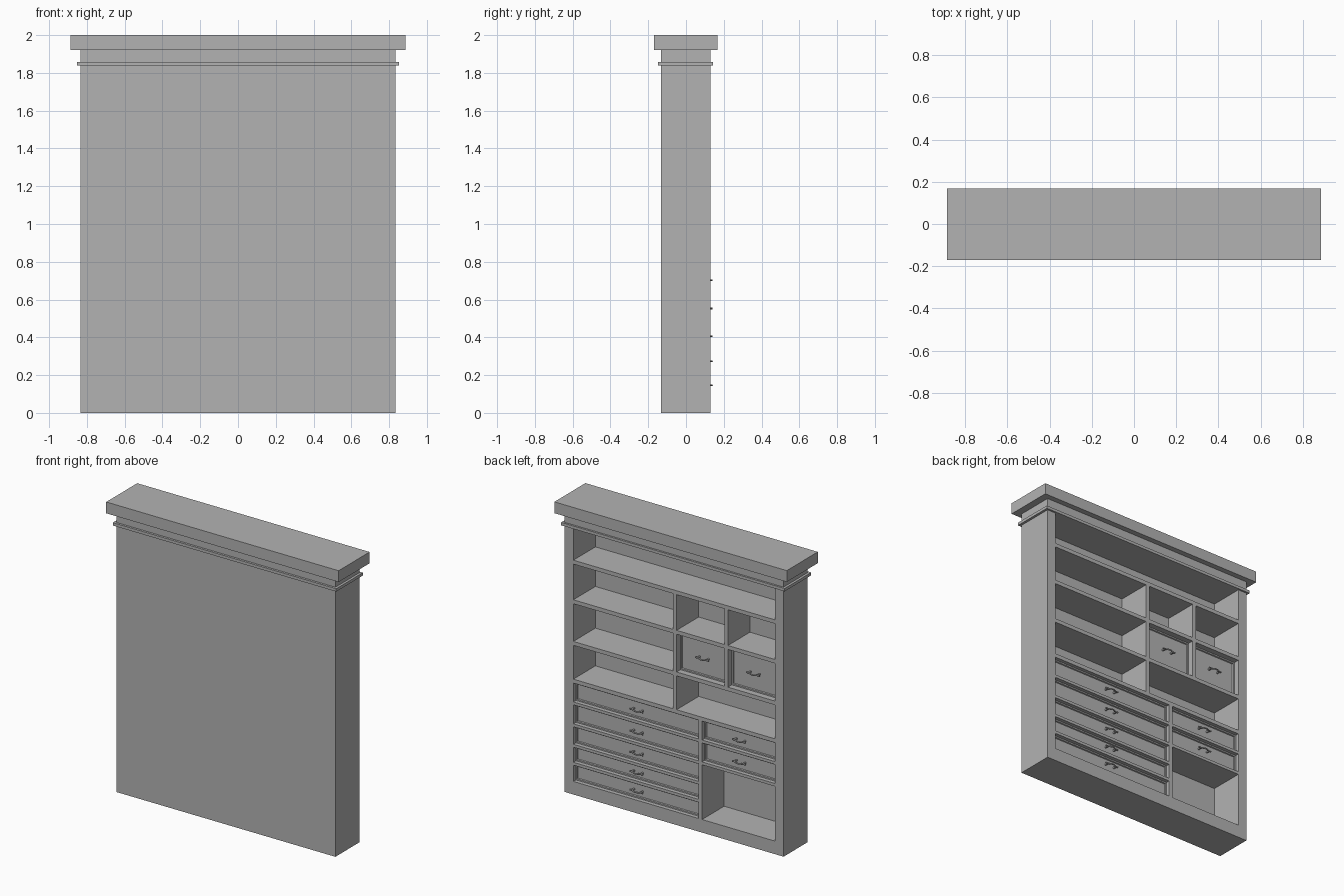
import bpy, bmesh
from mathutils import Vector

cube = bpy.data.objects.get("Cube")
if cube:
    bpy.data.objects.remove(cube, do_unlink=True)

GREY = (0.45, 0.45, 0.45, 1)
paint = bpy.data.materials.new("plain_grey")
paint.use_nodes = True
paint.diffuse_color = GREY
paint.node_tree.nodes["Principled BSDF"].inputs["Base Color"].default_value = GREY


def add(name, mesh, location=(0, 0, 0)):
    obj = bpy.data.objects.new(name, mesh)
    obj.location = location
    bpy.context.collection.objects.link(obj)
    return obj


def box_mesh(lo, hi):
    lo, hi = Vector(lo), Vector(hi)
    bm = bmesh.new()
    bmesh.ops.create_cube(bm, size=1)
    for v in bm.verts:
        v.co = (lo + hi) / 2 + v.co * (hi - lo)
    return bm


def finish(name, bm):
    mesh = bpy.data.meshes.new(name)
    bm.to_mesh(mesh)
    bm.free()
    mesh.materials.append(paint)
    return add(name, mesh)


def box(name, x, y, z):
    return finish(name, box_mesh((x[0], y[0], z[0]), (x[1], y[1], z[1])))


# Main dimensions
W, IN = 0.835, 0.768           # outer and inner half widths
BACK, FACE = -0.132, 0.13      # closed face and open face
INNER = -0.11                  # inside of the closing panel
BASE, TOP = 0.09, 1.84
DEPTH = (INNER, FACE)
T = 0.027                      # board thickness

# Carcass
box("closing_panel", (-IN, IN), (BACK, INNER), (0, TOP))
box("left_side", (IN, W), (BACK, FACE), (0, TOP))
box("right_side", (-W, -IN), (BACK, FACE), (0, TOP))
box("plinth", (-IN, IN), DEPTH, (0, BASE))

# Cornice
box("top_frieze", (-W, W), (BACK, FACE), (TOP, 1.93))
box("trim_band", (-0.852, 0.852), (-0.147, 0.143), (1.838, 1.858))
box("crown", (-0.886, 0.886), (-0.17, 0.168), (1.922, 2))

# Full-width shelves, listed by top height
shelves = [1.615, 1.342, 1.055, 0.795]
for i, z in enumerate(shelves):
    box(f"shelf_{i + 1}", (-IN, IN), DEPTH, (z - T, z))

# Upright dividers
MID, SMALL, LOW = -0.006, -0.397, -0.2
H = T / 2
for a, b in zip(shelves, shelves[1:]):
    box("middle_divider", (MID - H, MID + H), DEPTH, (b, a - T))
for a, b in zip(shelves[:2], shelves[1:3]):
    box("small_divider", (SMALL - H, SMALL + H), DEPTH, (b, a - T))
box("lower_divider", (LOW - H, LOW + H), DEPTH, (BASE, shelves[-1] - T))

# Rails between the lower drawers
R = 0.01
rails = [0.628, 0.477, 0.336, 0.212]
for z in rails:
    box("drawer_rail", (LOW + H, IN), DEPTH, (z - R, z + R))
for z in rails[:2]:
    box("small_drawer_rail", (-IN, LOW - H), DEPTH, (z - R, z + R))

# Shared bow handle, bulging outwards
curve = bpy.data.curves.new("handle_path", "CURVE")
curve.dimensions = "3D"
curve.bevel_depth = 0.005
curve.bevel_resolution = 1
curve.resolution_u = 3
curve.use_fill_caps = True
spline = curve.splines.new("BEZIER")
path = [(-0.05, 0.018), (-0.034, 0.016), (0, 0.028), (0.034, 0.016), (0.05, 0.018)]
spline.bezier_points.add(len(path) - 1)
for p, (x, y) in zip(spline.bezier_points, path):
    p.co = (x, y, 0)
    p.handle_left_type = p.handle_right_type = "AUTO"
helper = add("handle_helper", curve)
bpy.context.view_layer.update()
handle_mesh = bpy.data.meshes.new_from_object(
    helper.evaluated_get(bpy.context.evaluated_depsgraph_get()))
bpy.data.objects.remove(helper, do_unlink=True)

# Mounting posts joined to the handle
bm = bmesh.new()
bm.from_mesh(handle_mesh)
for x in (-0.034, 0.034):
    post = box_mesh((x - 0.005, -0.008, -0.005), (x + 0.005, 0.016, 0.005))
    temp = bpy.data.meshes.new("post")
    post.to_mesh(temp)
    post.free()
    bm.from_mesh(temp)
    bpy.data.meshes.remove(temp)
bm.to_mesh(handle_mesh)
bm.free()
handle_mesh.materials.clear()
handle_mesh.materials.append(paint)


def drawer(name, x0, x1, z0, z1, y):
    """Framed drawer front with a sunken panel and a handle."""
    gap = 0.004
    bm = box_mesh((x0 + gap, INNER, z0 + gap), (x1 - gap, y, z1 - gap))
    bm.normal_update()
    front = max(bm.faces, key=lambda f: f.normal.y)
    bmesh.ops.inset_region(bm, faces=[front], thickness=0.013, depth=0)
    bmesh.ops.inset_region(bm, faces=[front], thickness=0.004, depth=-0.008)
    finish(name, bm)
    add(name + "_handle", handle_mesh, ((x0 + x1) / 2, y, (z0 + z1) / 2))


# Lower drawers: five wide, two narrow
edges = [shelves[-1] - T + R] + rails + [BASE - R]
for i, (a, b) in enumerate(zip(edges, edges[1:])):
    drawer(f"wide_drawer_{i + 1}", LOW + H, IN, b + R, a - R, 0.109)
    if i < 2:
        drawer(f"narrow_drawer_{i + 1}", -IN, LOW - H, b + R, a - R, 0.109)

# Pair of upper drawers, set deeper
for name, x0, x1 in (("left_upper_drawer", SMALL + H, MID - H),
                     ("right_upper_drawer", -IN, SMALL - H)):
    drawer(name, x0, x1, shelves[2], shelves[1] - T, 0.095)
